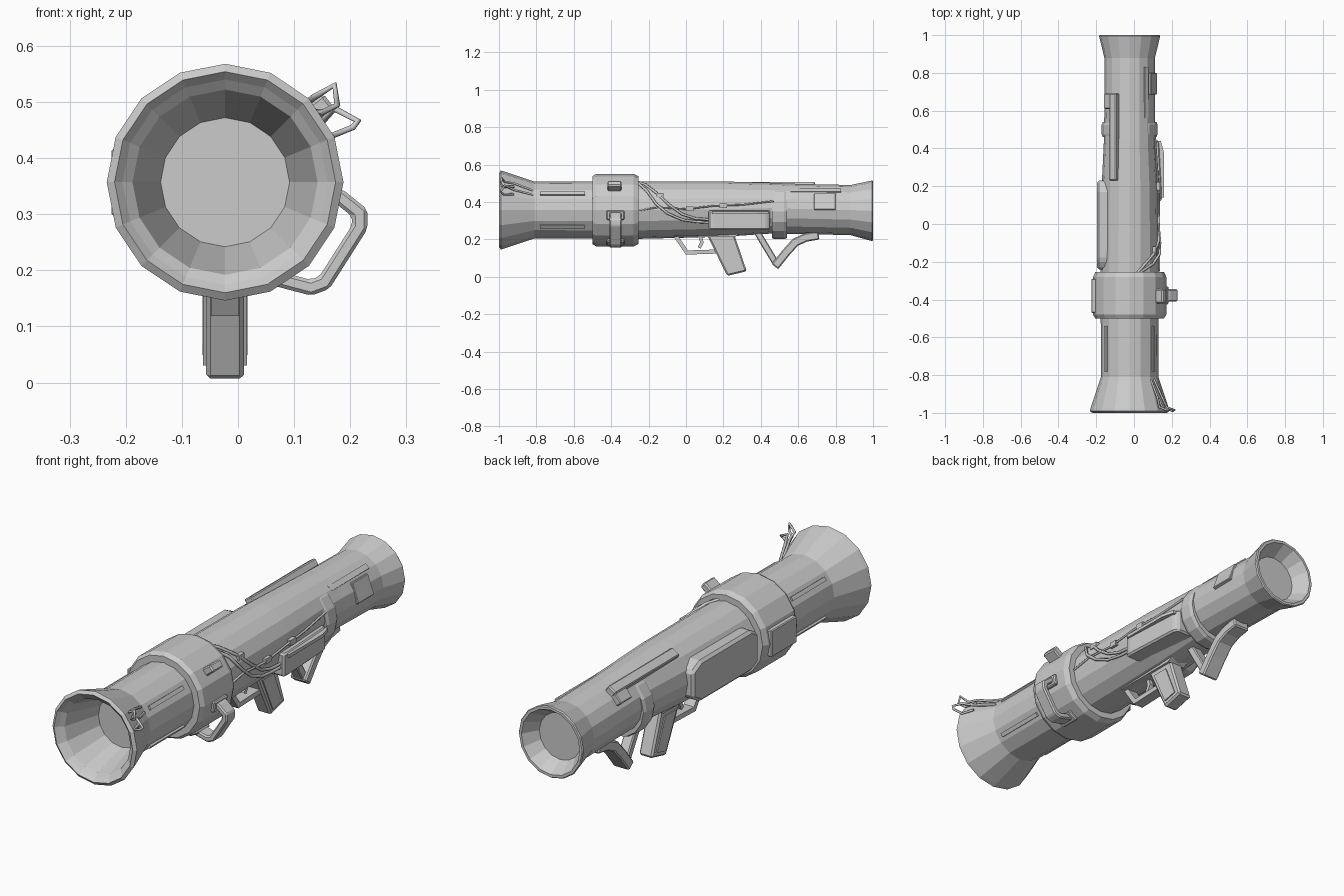
import bpy, bmesh
from math import sin, cos, pi, radians, sqrt
from mathutils import Vector, Matrix

if "Cube" in bpy.data.objects:
    bpy.data.objects.remove(bpy.data.objects["Cube"])

CX, CZ = -0.023, 0.357          # barrel axis
SIDES = 16


def finish(name, bm, bevel=0):
    bmesh.ops.recalc_face_normals(bm, faces=bm.faces)
    me = bpy.data.meshes.new(name)
    bm.to_mesh(me)
    bm.free()
    ob = bpy.data.objects.new(name, me)
    bpy.context.collection.objects.link(ob)
    if bevel:
        mod = ob.modifiers.new("Bevel", 'BEVEL')
        mod.width, mod.segments = bevel, 1
    return ob


def lathe(name, profile, closed=False):
    """Rings of (y, radius, z shift) around the barrel axis."""
    bm = bmesh.new()
    rings = []
    for y, r, dz in profile:
        rings.append([bm.verts.new((CX + r * sin(2 * pi * i / SIDES), y,
                                    CZ + dz + r * cos(2 * pi * i / SIDES))) for i in range(SIDES)])
    pairs = list(zip(rings, rings[1:]))
    if closed:
        pairs.append((rings[-1], rings[0]))
    for a, b in pairs:
        for i in range(SIDES):
            j = (i + 1) % SIDES
            bm.faces.new((a[i], a[j], b[j], b[i]))
    if not closed:
        bm.faces.new(rings[0])
        bm.faces.new(rings[-1])
    return finish(name, bm)


def prism(name, pts, axis, lo, hi, bevel=0):
    """Extrude a 2D outline along axis x (y,z), y (x,z) or z (x,y)."""
    put = {'x': lambda p, t: (t, p[0], p[1]), 'y': lambda p, t: (p[0], t, p[1]),
           'z': lambda p, t: (p[0], p[1], t)}[axis]
    bm = bmesh.new()
    a = [bm.verts.new(put(p, lo)) for p in pts]
    b = [bm.verts.new(put(p, hi)) for p in pts]
    bm.faces.new(a)
    bm.faces.new(b)
    for i in range(len(pts)):
        j = (i + 1) % len(pts)
        bm.faces.new((a[i], a[j], b[j], b[i]))
    return finish(name, bm, bevel)


def strap(name, path, thick, axis, lo, hi, bevel=0):
    """Constant-thickness bar following a 2D path, with mitred corners."""
    p = [Vector(q) for q in path]
    left, right = [], []
    for i, q in enumerate(p):
        d0 = (q - p[i - 1]).normalized() if i else (p[1] - q).normalized()
        d1 = (p[i + 1] - q).normalized() if i < len(p) - 1 else d0
        t = (d0 + d1).normalized()
        n = Vector((-t.y, t.x)) * thick / 2 / max(0.5, t.dot(d0))
        left.append(q + n)
        right.append(q - n)
    return prism(name, left + right[::-1], axis, lo, hi, bevel)


def radial_box(name, angle, r, y0, y1, width, height, dz=0, bevel=0):
    """Box lying on the barrel at an angle measured from +x towards +z."""
    bm = bmesh.new()
    bmesh.ops.create_cube(bm, size=1)
    m = (Matrix.Translation((CX, (y0 + y1) / 2, CZ + dz)) @ Matrix.Rotation(-radians(angle), 4, 'Y')
         @ Matrix.Translation((r, 0, 0)) @ Matrix.Diagonal((height, y1 - y0, width, 1)))
    bmesh.ops.transform(bm, matrix=m, verts=bm.verts)
    return finish(name, bm, bevel)


def wire(name, pts, radius, cyclic=False):
    cu = bpy.data.curves.new(name, 'CURVE')
    cu.dimensions, cu.bevel_depth, cu.bevel_resolution = '3D', radius, 1
    cu.use_fill_caps = True
    s = cu.splines.new('POLY')
    s.points.add(len(pts) - 1)
    for sp, p in zip(s.points, pts):
        sp.co = (*p, 1)
    s.use_cyclic_u = cyclic
    ob = bpy.data.objects.new(name, cu)
    bpy.context.collection.objects.link(ob)
    bpy.context.view_layer.objects.active = ob
    ob.select_set(True)
    bpy.ops.object.convert(target='MESH')
    bpy.context.object.select_set(False)


def on_right(y, z, r=0.157):
    """Point on the right side of the barrel at a given y and height."""
    return (CX + sqrt(max(r * r - (z - CZ) ** 2, 0)), y, z)


# Barrel with flared, recessed ends
lathe("barrel", [
    (-0.80, 0.115, 0), (-0.97, 0.165, 0), (-0.985, 0.183, 0), (-1.0, 0.197, 0), (-0.99, 0.211, 0),
    (-0.975, 0.207, 0), (-0.81, 0.152, 0), (-0.26, 0.154, 0), (0.20, 0.148, 0.005),
    (0.45, 0.136, 0.01), (0.60, 0.134, 0.006), (0.88, 0.134, 0), (0.995, 0.162, -0.004),
    (1.0, 0.158, -0.004), (1.0, 0.146, -0.004), (0.93, 0.105, -0.004)])

# Thick collar and narrow clamp
lathe("collar", [(-0.5, 0.14, 0), (-0.5, 0.182, 0), (-0.48, 0.194, 0),
                 (-0.28, 0.194, 0), (-0.255, 0.182, 0), (-0.255, 0.14, 0)], True)
lathe("clamp", [(0.46, 0.12, -0.008), (0.46, 0.142, -0.008), (0.475, 0.148, -0.008),
                (0.525, 0.148, -0.008), (0.54, 0.142, -0.008), (0.54, 0.12, -0.008)], True)

# Long ribs on the front tube
for a in (35, -35, 145, 215):
    radial_box("rib", a, 0.150, -0.78, -0.54, 0.018, 0.016)

# Collar plate and stop block
radial_box("collar_plate", 180, 0.19, -0.47, -0.29, 0.12, 0.025, bevel=0.004)
radial_box("collar_stop", 38, 0.205, -0.42, -0.345, 0.035, 0.06, bevel=0.006)

# Left side cover
prism("left_cover", [(-0.24, 0.29), (-0.19, 0.265), (0.17, 0.265), (0.23, 0.30),
                     (0.23, 0.42), (0.17, 0.45), (-0.19, 0.45), (-0.24, 0.42)],
      'x', -0.197, -0.10, 0.012)

# Right side box with a raised lid
prism("right_box", [(0.03, 0.12), (0.145, 0.12), (0.15, 0.15), (0.135, 0.43), (0.12, 0.45), (0.03, 0.45)],
      'z', 0.25, 0.355, 0.008)
prism("right_box_lid", [(0.05, 0.14), (0.158, 0.14), (0.158, 0.38), (0.142, 0.44), (0.05, 0.44)],
      'z', 0.335, 0.35)

# Rails and plate on the rear tube
radial_box("top_rail", 124, 0.145, 0.23, 0.69, 0.045, 0.035, 0.006, 0.005)
radial_box("rail_foot", 140, 0.143, 0.61, 0.69, 0.05, 0.03, 0.006, 0.004)
radial_box("right_rail", 50, 0.133, 0.56, 0.83, 0.025, 0.014)
radial_box("square_plate", 20, 0.129, 0.685, 0.80, 0.092, 0.018, bevel=0.003)

# Pistol grip with side pads, trigger and guard
grip = [(0.10, 0.25), (0.25, 0.25), (0.325, 0.03), (0.22, 0.005)]
prism("pistol_grip", grip, 'x', CX - 0.034, CX + 0.034, 0.008)
prism("grip_pads", [(0.155, 0.19), (0.235, 0.19), (0.295, 0.045), (0.228, 0.03)],
      'x', CX - 0.039, CX + 0.039)
prism("grip_mount", [(-0.08, 0.235), (-0.06, 0.212), (0.26, 0.212), (0.30, 0.24)],
      'x', CX - 0.045, CX + 0.045)
strap("trigger_guard", [(-0.06, 0.225), (0.005, 0.13), (0.16, 0.135)], 0.022,
      'x', CX - 0.025, CX + 0.025)
strap("trigger", [(0.075, 0.22), (0.085, 0.185), (0.07, 0.155)], 0.018,
      'x', CX - 0.01, CX + 0.01)

# Shoulder rest with its strut
strap("shoulder_rest", [(0.475, 0.055), (0.535, 0.13), (0.585, 0.185), (0.64, 0.21), (0.71, 0.222)],
      0.045, 'x', CX - 0.04, CX + 0.04, 0.006)
strap("rest_strut", [(0.375, 0.25), (0.41, 0.19), (0.485, 0.065)], 0.035,
      'x', CX - 0.025, CX + 0.025, 0.005)

# Carry handle on the collar
strap("carry_handle", [(0.14, 0.35), (0.185, 0.328), (0.217, 0.302), (0.217, 0.277), (0.154, 0.178),
                       (0.13, 0.169), (0.05, 0.19)], 0.027, 'y', -0.41, -0.345, 0.006)
for a in (-8, -62):
    radial_box("handle_mount", a, 0.192, -0.425, -0.33, 0.05, 0.024, bevel=0.005)

# Cables draped over the right side
wire("upper_cable", [on_right(*p) for p in (
    (-0.27, 0.511), (-0.22, 0.495), (-0.16, 0.45), (-0.09, 0.385), (-0.02, 0.335),
    (0.05, 0.312), (0.14, 0.305))], 0.007)
wire("lower_cable", [on_right(*p, r=0.162) for p in (
    (-0.27, 0.515), (-0.21, 0.46), (-0.16, 0.39), (-0.10, 0.34), (-0.02, 0.305),
    (0.06, 0.294), (0.14, 0.29))], 0.007)
wire("long_cable", [on_right(*p) for p in (
    (-0.25, 0.355), (-0.15, 0.372), (0.0, 0.362), (0.15, 0.38))] +
    [on_right(0.3, 0.385, 0.148), on_right(0.47, 0.405, 0.142)], 0.005)
for y, z in ((-0.14, 0.435), (0.02, 0.365), (0.2, 0.38)):
    x = on_right(y, z, 0.15)[0]
    prism("cable_clip", [(y - 0.02, z - 0.012), (y + 0.02, z - 0.012), (y + 0.02, z + 0.012),
                         (y - 0.02, z + 0.012)], 'x', x - 0.02, x + 0.012)

# Pair of wire hooks at the front rim
wire("upper_hook", [(0.088, -0.82, 0.462), (0.125, -0.92, 0.50), (0.135, -0.97, 0.508),
                    (0.172, -0.985, 0.53), (0.177, -0.99, 0.495), (0.152, -0.975, 0.482),
                    (0.13, -0.92, 0.482)], 0.006)
wire("lower_hook", [(0.105, -0.82, 0.44), (0.15, -0.92, 0.465), (0.172, -0.97, 0.488),
                    (0.214, -0.985, 0.466), (0.205, -0.99, 0.455), (0.168, -0.975, 0.44),
                    (0.15, -0.92, 0.442)], 0.006)
